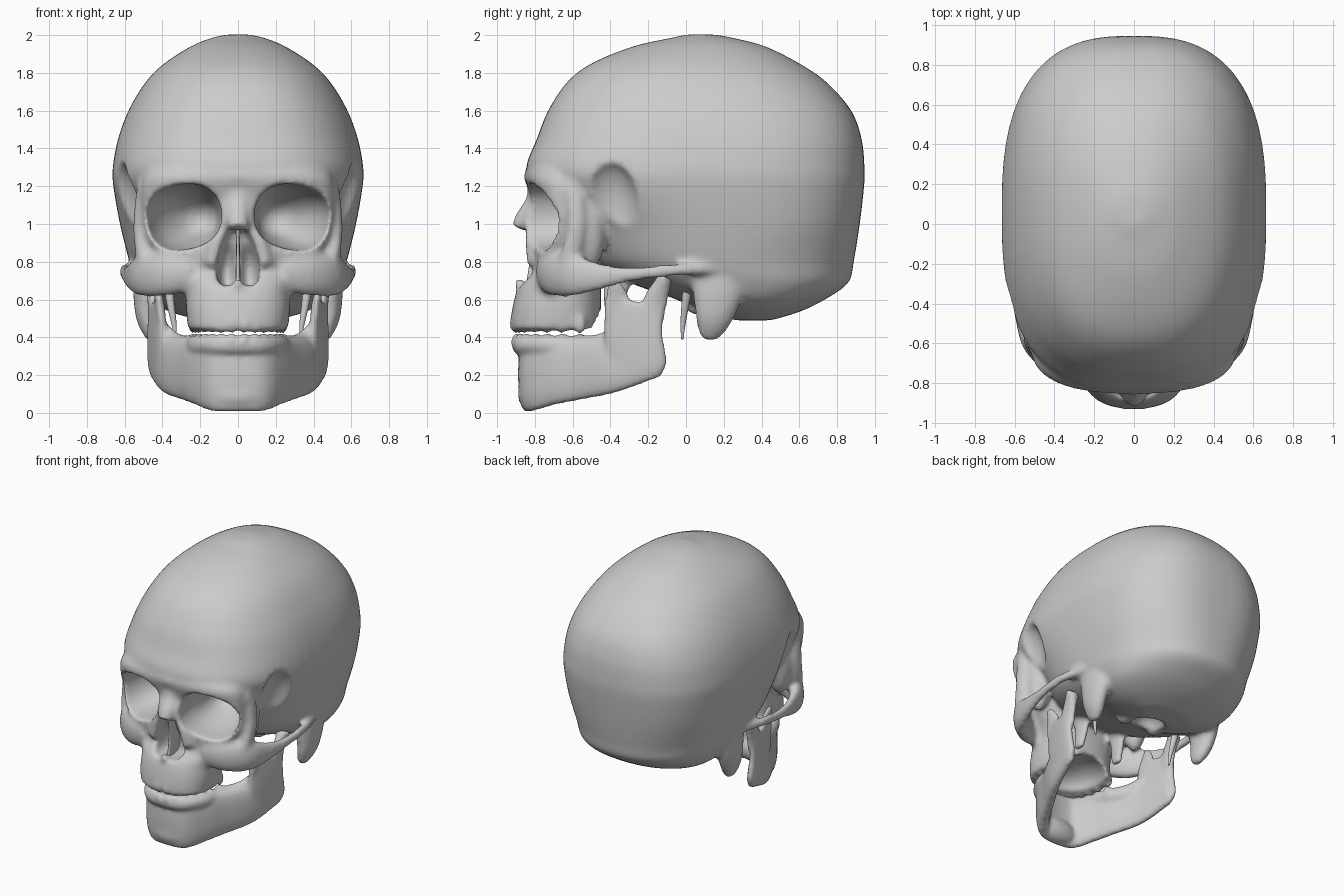
import bpy, bmesh, math
from mathutils import Vector, Matrix


def spline(rows, steps=6):
    """Catmull-Rom through rows of numbers (positions and radii together)."""
    r = [rows[0]] + list(rows) + [rows[-1]]
    out = []
    for i in range(1, len(r) - 2):
        for s in range(steps):
            t = s / steps
            out.append([0.5 * (2 * b + (c - a) * t + (2 * a - 5 * b + 4 * c - d) * t * t
                               + (3 * b - a - 3 * c + d) * t ** 3)
                        for a, b, c, d in zip(r[i - 1], r[i], r[i + 1], r[i + 2])])
    return out + [list(rows[-1])]


def unit_ring(n, count):
    """Superellipse of exponent n."""
    pts = []
    for k in range(count):
        a = 2 * math.pi * k / count
        c, s = math.cos(a), math.sin(a)
        pts.append((math.copysign(abs(c) ** (2 / n), c), math.copysign(abs(s) ** (2 / n), s)))
    return pts


def skin(bm, rings):
    loops = [[bm.verts.new(p) for p in ring] for ring in rings]
    for a, b in zip(loops, loops[1:]):
        for i in range(len(a)):
            j = (i + 1) % len(a)
            bm.faces.new((a[i], a[j], b[j], b[i]))
    bm.faces.new(loops[0])
    bm.faces.new(loops[-1])


def slices(bm, rows):
    """Stack of horizontal sections: z, front y, back y, half width, squareness."""
    skin(bm, [[(w * u, (f + b) / 2 + (b - f) / 2 * v, z) for u, v in unit_ring(n, 64)]
              for z, f, b, w, n in spline(rows)])


def tube(bm, rows, up=(0, 0, 1), n=2.0, mirror=True):
    """Sweep through x, y, z, side radius, up radius."""
    pts = spline(rows)
    for sx in ((1, -1) if mirror else (1,)):
        rings = []
        for i, p in enumerate(pts):
            a, b = pts[max(i - 1, 0)], pts[min(i + 1, len(pts) - 1)]
            t = (Vector(b[:3]) - Vector(a[:3])).normalized()
            side = t.cross(Vector(up)).normalized()
            top = side.cross(t)
            ring = [Vector(p[:3]) + side * (u * max(p[3], .004)) + top * (v * max(p[4], .004))
                    for u, v in unit_ring(n, 24)]
            rings.append([(q.x * sx, q.y, q.z) for q in ring])
        skin(bm, rings)


def ball(bm, c, r, mirror=True):
    for sx in ((1, -1) if mirror else (1,)):
        m = Matrix.Translation((c[0] * sx, c[1], c[2])) @ Matrix.Diagonal((r[0], r[1], r[2], 1))
        bmesh.ops.create_uvsphere(bm, u_segments=24, v_segments=16, radius=1, matrix=m)


def teeth(bm, w, front, back, z, h):
    """Row of teeth along a U-shaped arch."""
    for k in range(7):
        a = math.radians(6 + 13 * k)
        ball(bm, (w * math.sin(a) ** .85, back - (back - front) * max(math.cos(a), 0) ** .85, z),
             (.031, .031, h))


def solid(name, bm, voxel, cutter=None, smooth=5):
    """Fuse all pieces, carve the cutter away, smooth, and bake."""
    bmesh.ops.recalc_face_normals(bm, faces=bm.faces[:])
    me = bpy.data.meshes.new(name)
    bm.to_mesh(me)
    bm.free()
    ob = bpy.data.objects.new(name, me)
    bpy.context.collection.objects.link(ob)

    def remesh():
        m = ob.modifiers.new("fuse", 'REMESH')
        m.mode = 'VOXEL'
        m.voxel_size = voxel
    if voxel:
        remesh()
    if cutter:
        b = ob.modifiers.new("carve", 'BOOLEAN')
        b.operation, b.solver, b.object = 'DIFFERENCE', 'EXACT', cutter
        remesh()
    if smooth:
        s = ob.modifiers.new("soften", 'SMOOTH')
        s.factor, s.iterations = .5, smooth
    dg = bpy.context.evaluated_depsgraph_get()
    baked = bpy.data.meshes.new_from_object(ob.evaluated_get(dg))
    ob.modifiers.clear()
    ob.data = baked
    baked.polygons.foreach_set("use_smooth", [True] * len(baked.polygons))
    return ob


Y = (0, 1, 0)

# Cutters: eye sockets, nasal opening, temples, palate, spinal opening
c = bmesh.new()
tube(c, [(.345, -1.0, 1.02, .225, .19), (.298, -.8, 1.035, .215, .175), (.262, -.6, 1.035, .18, .155),
         (.20, -.42, 1.03, .1, .09), (.18, -.36, 1.03, .03, .03)], up=(.22, 0, 1), n=2.3)
tube(c, [(.026, -.86, .955, .03, .09), (.046, -.84, .87, .048, .10), (.058, -.81, .77, .056, .14),
         (.058, -.8, .70, .05, .14), (.058, -.8, .67, .03, .12)], up=Y)
ball(c, (.655, -.41, 1.04), (.15, .17, .30))
ball(c, (0, -.6, .43), (.19, .24, .13), False)
ball(c, (0, .14, .5), (.11, .13, .12), False)
cutter = solid("cutter", c, .02, smooth=2)
cutter.hide_render = True

# Cranium
s = bmesh.new()
slices(s, [(.49, .25, .45, .2, 2), (.535, .08, .60, .36, 2), (.60, -.05, .735, .47, 2.1),
           (.69, -.3, .86, .535, 2.2), (.80, -.5, .888, .575, 2.3), (1.0, -.6, .92, .625, 2.5),
           (1.2, -.79, .943, .66, 2.65), (1.3, -.845, .945, .663, 2.65), (1.45, -.79, .93, .635, 2.6),
           (1.6, -.73, .875, .58, 2.5), (1.75, -.63, .745, .49, 2.4), (1.85, -.5, .60, .39, 2.3),
           (1.94, -.28, .42, .25, 2.2), (1.985, -.08, .25, .14, 2.1), (2.003, 0, .15, .06, 2)])
# Face and upper jaw
slices(s, [(.44, -.93, -.45, .265, 2.5), (.55, -.92, -.45, .275, 2.5), (.67, -.885, -.45, .28, 2.5),
           (.76, -.81, -.45, .34, 2.5), (.88, -.81, -.45, .46, 2.5), (1.0, -.80, -.45, .50, 2.5),
           (1.15, -.825, -.45, .51, 2.5), (1.25, -.855, -.4, .50, 2.5), (1.33, -.82, -.4, .43, 2.5)])
# Brow ridge, nasal bones and rims of the nasal opening
tube(s, [(-.02, -.815, 1.25, .045, .045), (.2, -.795, 1.265, .042, .04), (.38, -.72, 1.25, .042, .04),
         (.5, -.61, 1.16, .04, .04)])
tube(s, [(0, -.79, 1.2, .075, .04), (0, -.81, 1.11, .06, .045), (0, -.855, 1.03, .06, .05),
         (0, -.88, .975, .055, .045)], up=Y, mirror=False)
tube(s, [(.045, -.80, 1.08, .045, .05), (.105, -.80, .93, .045, .055), (.145, -.79, .78, .05, .05)], up=Y)
ball(s, (0, -.865, .685), (.03, .05, .03), False)
# Cheekbones with arches, outer rim and outer wall of the sockets
tube(s, [(.24, -.74, .75, .06, .10), (.38, -.705, .735, .06, .115), (.50, -.61, .73, .055, .115),
         (.56, -.48, .722, .035, .08), (.593, -.30, .732, .027, .04), (.598, -.08, .755, .027, .034),
         (.54, .15, .765, .03, .03)])
tube(s, [(.49, -.62, .78, .045, .06), (.52, -.585, .95, .035, .05), (.515, -.58, 1.08, .035, .05),
         (.49, -.59, 1.22, .04, .06)], up=Y)
ball(s, (.43, -.51, 1.0), (.09, .09, .24))
# Mastoids, condyles and plates behind the upper jaw
tube(s, [(.48, .17, .82, .06, .15), (.485, .17, .66, .07, .14), (.483, .15, .52, .06, .105),
         (.465, .13, .43, .042, .07), (.46, .125, .385, .02, .035)], up=Y)
ball(s, (.13, .08, .57), (.05, .09, .055))
tube(s, [(.16, -.36, .80, .03, .1), (.16, -.37, .65, .028, .07), (.17, -.39, .5, .025, .045)], up=Y)
teeth(s, .24, -.907, -.5, .472, .055)
skull = solid("skull", s, .015, cutter, 8)
bpy.data.objects.remove(cutter)

# Nasal septum
p = bmesh.new()
tube(p, [(0, -.78, 1.0, .01, .07), (0, -.75, .85, .011, .075), (0, -.75, .66, .014, .10)],
     up=Y, n=3, mirror=False)
solid("nasal_septum", p, None, smooth=0)

# Styloid spikes
p = bmesh.new()
tube(p, [(.37, .02, .74, .03, .03), (.36, 0, .6, .022, .022), (.34, -.015, .48, .014, .014),
         (.33, -.02, .39, .006, .006)], up=Y)
solid("styloid_spikes", p, None, smooth=0)

# Lower jaw: body, gum ridge and chin
j = bmesh.new()
tube(j, [(-.02, -.84, .205, .05, .2), (.12, -.82, .207, .05, .2), (.21, -.71, .22, .05, .18),
         (.28, -.58, .23, .047, .165), (.375, -.4, .25, .045, .148), (.43, -.22, .285, .036, .12),
         (.44, -.15, .3, .03, .11)], n=2.4)
tube(j, [(-.02, -.88, .36, .045, .05), (.12, -.855, .36, .045, .05), (.21, -.74, .36, .045, .05),
         (.25, -.58, .355, .045, .055), (.33, -.44, .365, .04, .06), (.395, -.37, .43, .03, .05)])
ball(j, (0, -.82, .10), (.17, .07, .09), False)
# Rami with front and rear processes
tube(j, [(.42, -.235, .17, .025, .105), (.425, -.25, .24, .035, .155), (.428, -.275, .38, .034, .16),
         (.43, -.28, .5, .03, .158), (.435, -.27, .59, .022, .15)], up=(.22, 1, 0), n=2.6)
tube(j, [(.41, -.36, .5, .025, .075), (.42, -.365, .61, .022, .065), (.44, -.385, .71, .016, .025)], up=Y)
tube(j, [(.445, -.19, .48, .03, .07), (.45, -.16, .6, .03, .065), (.455, -.13, .67, .04, .05),
         (.455, -.11, .72, .06, .038)], up=Y)
teeth(j, .232, -.897, -.5, .38, .045)
solid("lower_jaw", j, .013, None, 9)
